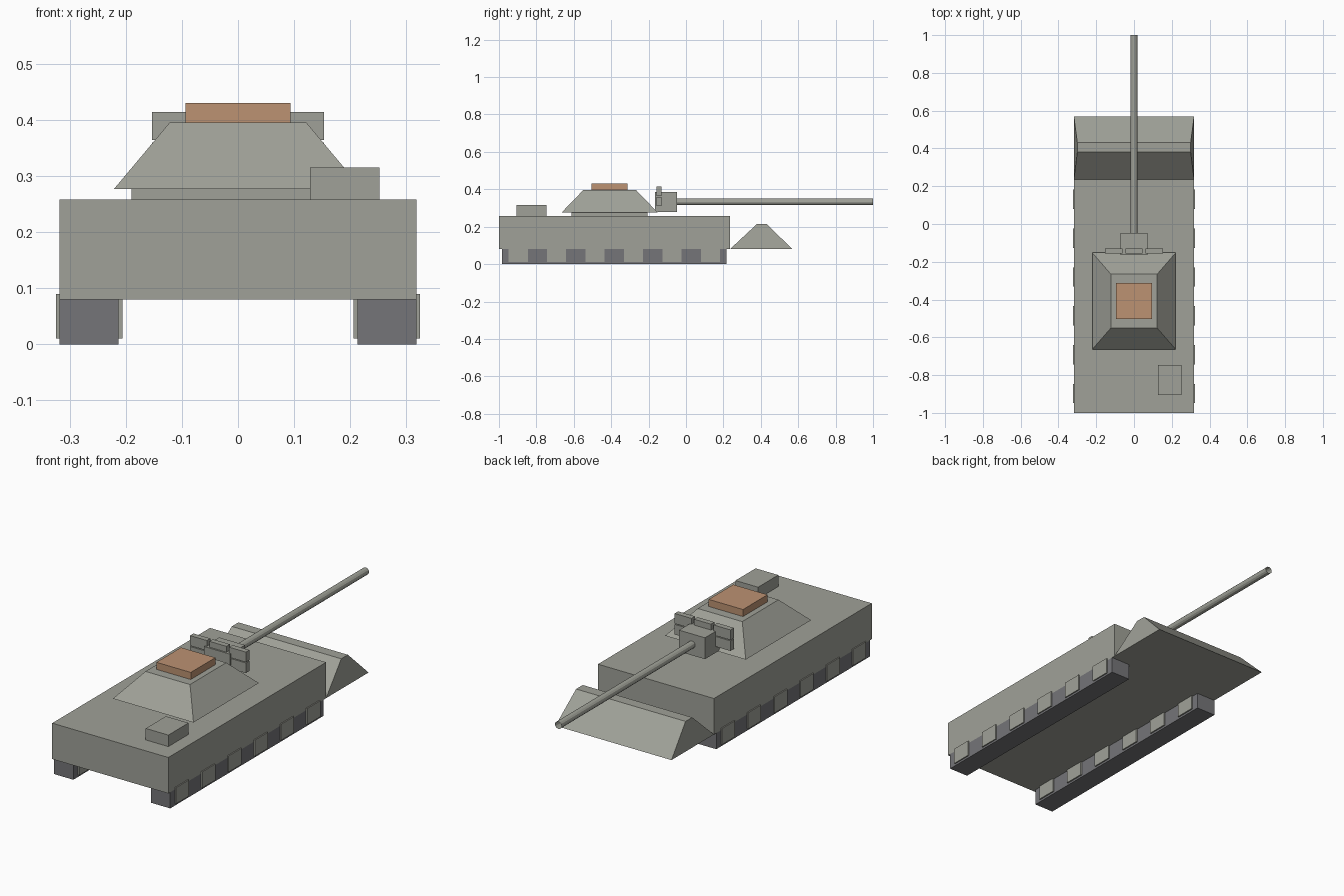
import bpy
import bmesh
from math import pi
from mathutils import Matrix

cube = bpy.data.objects.get("Cube")
if cube:
    bpy.data.objects.remove(cube, do_unlink=True)


def material(name, r, g, b):
    mat = bpy.data.materials.new(name)
    mat.use_nodes = True
    mat.diffuse_color = (r, g, b, 1)
    mat.node_tree.nodes["Principled BSDF"].inputs["Base Color"].default_value = (r, g, b, 1)
    return mat


ARMOUR = material("armour grey", 0.35, 0.357, 0.314)
RUBBER = material("track grey", 0.178, 0.178, 0.188)
COPPER = material("hatch tan", 0.503, 0.287, 0.168)


def finish(name, bm, mat):
    mesh = bpy.data.meshes.new(name)
    bm.to_mesh(mesh)
    bm.free()
    mesh.materials.append(mat)
    obj = bpy.data.objects.new(name, mesh)
    bpy.context.collection.objects.link(obj)
    return obj


def frustum(name, x, y, z, mat=ARMOUR, top_x=None, top_y=None):
    """Box spanning the given ranges, optionally with a smaller top face."""
    bm = bmesh.new()
    bmesh.ops.create_cube(bm, size=1)
    for v in bm.verts:
        high = v.co.z > 0
        xs = top_x if high and top_x else x
        ys = top_y if high and top_y else y
        v.co = (xs[v.co.x > 0], ys[v.co.y > 0], z[high])
    return finish(name, bm, mat)


# Hull, dozer wedge and deck box
frustum("hull", (-0.318, 0.318), (-1, 0.235), (0.08, 0.258))
frustum("wedge_blade", (-0.318, 0.318), (0.235, 0.568), (0.08, 0.215),
        top_x=(-0.3, 0.3), top_y=(0.38, 0.432))
frustum("deck_box", (0.128, 0.252), (-0.905, -0.747), (0.258, 0.315))

# Tracks with square wheel blocks that stand slightly proud
for side, sign in (("left", 1), ("right", -1)):
    frustum(side + "_track", sorted((sign * 0.213, sign * 0.318)),
            (-0.985, 0.217), (0, 0.08), RUBBER)
    for i in range(6):
        mid = -0.897 + 0.2055 * i
        frustum(f"{side}_wheel_block_{i + 1}", sorted((sign * 0.206, sign * 0.324)),
                (mid - 0.051, mid + 0.051), (0.01, 0.09))

# Turret
frustum("turret_ring", (-0.19, 0.19), (-0.613, -0.207), (0.258, 0.277))
frustum("turret", (-0.221, 0.221), (-0.664, -0.152), (0.277, 0.395),
        top_x=(-0.122, 0.122), top_y=(-0.55, -0.266))
frustum("hatch", (-0.094, 0.094), (-0.504, -0.312), (0.395, 0.43), COPPER)
frustum("mantlet", (-0.071, 0.071), (-0.165, -0.047), (0.279, 0.385))

# Two rows of launcher blocks
for row, z in (("lower", 0.31), ("upper", 0.364)):
    for col in (-1, 0, 1):
        mid = col * 0.107
        frustum(f"{row}_launcher_{col + 2}", (mid - 0.046, mid + 0.046),
                (-0.157, -0.13), (z, z + 0.05))

# Open-ended gun barrel
bm = bmesh.new()
bmesh.ops.create_cone(bm, cap_ends=False, segments=12, radius1=0.018, radius2=0.018, depth=1.06,
                      matrix=Matrix.Translation((0, 0.47, 0.333)) @ Matrix.Rotation(pi / 2, 4, "X"))
finish("gun_barrel", bm, ARMOUR)
